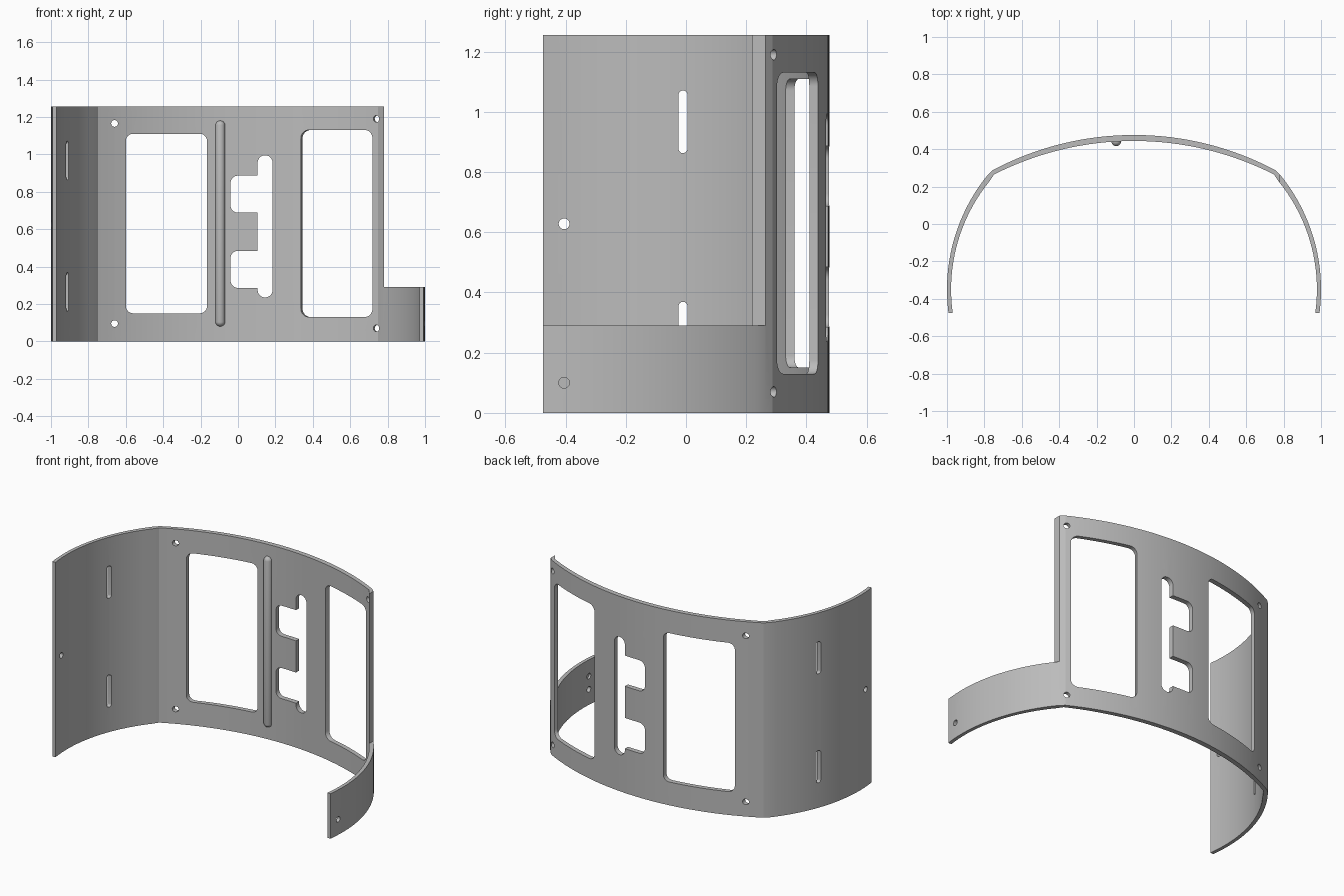
import bpy, bmesh
from math import sin, cos, pi, atan2, asin, radians
from mathutils import Matrix

old = bpy.data.objects.get("Cube")
if old:
    bpy.data.objects.remove(old)

grey = bpy.data.materials.new("plain grey")
grey.use_nodes = True
grey.diffuse_color = (0.5, 0.5, 0.5, 1)
grey.node_tree.nodes["Principled BSDF"].inputs["Base Color"].default_value = (0.5, 0.5, 0.5, 1)

HEIGHT, FRONT, CREASE = 1.256, -0.475, 0.755


def prism(name, outline, low, high):
    """Extrude a flat outline along local z."""
    bm = bmesh.new()
    face = bm.faces.new([bm.verts.new((x, y, low)) for x, y in outline])
    out = bmesh.ops.extrude_face_region(bm, geom=[face])
    verts = [v for v in out["geom"] if isinstance(v, bmesh.types.BMVert)]
    bmesh.ops.translate(bm, verts=verts, vec=(0, 0, high - low))
    bmesh.ops.remove_doubles(bm, verts=bm.verts, dist=1e-5)
    bmesh.ops.recalc_face_normals(bm, faces=bm.faces)
    mesh = bpy.data.meshes.new(name)
    bm.to_mesh(mesh)
    bm.free()
    obj = bpy.data.objects.new(name, mesh)
    bpy.context.collection.objects.link(obj)
    mesh.materials.append(grey)
    return obj


def activate(obj):
    bpy.ops.object.select_all(action="DESELECT")
    obj.select_set(True)
    bpy.context.view_layer.objects.active = obj


def arc(cx, cy, r, start, end, n):
    return [(cx + r * cos(start + (end - start) * i / n),
             cy + r * sin(start + (end - start) * i / n)) for i in range(n + 1)]


def skin(wing_x, wing_r, back_r, back_top, crease_x):
    """Left wing, back and right wing arcs, running from +x to -x."""
    cy = -0.35
    a0 = asin((FRONT - cy) / wing_r)
    a1 = pi / 2 - asin((crease_x - wing_x) / wing_r)
    wing = arc(wing_x, cy, wing_r, a0, a1, 20)
    half = asin(crease_x / back_r)
    back = arc(0, back_top - back_r, back_r, pi / 2 - half, pi / 2 + half, 32)
    return wing[:-1] + back + [(-x, y) for x, y in reversed(wing[:-1])]


def rounded(w, h, r, n=8):
    pts = []
    for i, (sx, sy) in enumerate([(1, 1), (-1, 1), (-1, -1), (1, -1)]):
        pts += arc(sx * (w / 2 - r), sy * (h / 2 - r), r, i * pi / 2, (i + 1) * pi / 2, n)
    # Drop coincident neighbours where straight sides vanish
    return [p for i, p in enumerate(pts)
            if abs(p[0] - pts[i - 1][0]) + abs(p[1] - pts[i - 1][1]) > 1e-5]


# Curved shell
outer = skin(0.03, 0.97, 1.61, 0.476, CREASE)
inner = skin(0.06, 0.918, 1.652, 0.444, 0.748)
shell = prism("curved_shell", outer + inner[::-1], 0, HEIGHT)


def cut(outline, x, y, z, angle=0, depth=0.4):
    """Cut an upright outline through the shell, turned about z."""
    tool = prism("cutter", outline, -depth / 2, depth / 2)
    tool.hide_render = True
    tool.matrix_world = (Matrix.Translation((x, y, z)) @ Matrix.Rotation(radians(angle), 4, "Z")
                         @ Matrix.Rotation(pi / 2, 4, "X"))
    bpy.context.view_layer.update()
    mod = shell.modifiers.new("cut", "BOOLEAN")
    mod.operation, mod.solver, mod.object = "DIFFERENCE", "EXACT", tool
    activate(shell)
    bpy.ops.object.modifier_apply(modifier=mod.name)
    bpy.data.objects.remove(tool)


hole = rounded(0.036, 0.036, 0.018, 6)

# Left wing is lowered to a short band
step = [(-0.2, -0.5), (0.2, -0.5), (0.2, 0.5), (-0.2, 0.5)]
cut(step, 0.98, 0, 0.79, 0, 2)

# Two large windows in the back
cut(rounded(0.435, 0.96, 0.04), -0.3825, 0.4, 0.63)
cut(rounded(0.405, 1.0, 0.045), 0.5275, 0.345, 0.63, -18)

# Toothed opening: upright slot and two side notches
cut(rounded(0.08, 0.76, 0.04), 0.145, 0.45, 0.615)
for z in (0.385, 0.787):
    cut(rounded(0.205, 0.198, 0.04), 0.0625, 0.45, z)

# Screw holes beside the windows
for z in (0.095, 1.165):
    cut(hole, -0.66, 0.33, z, 0, 0.2)
for z in (0.07, 1.19):
    cut(hole, 0.745, 0.285, z, -18, 0.2)

# Strap slots and end hole in the tall wing
for z in (0.265, 0.967):
    cut(rounded(0.03, 0.208, 0.015), -0.93, -0.01, z, 90, 0.2)
cut(hole, -0.98, -0.405, 0.628, 90, 0.2)

# End hole and blind pocket in the band
cut(hole, 0.98, -0.405, 0.1, 90, 0.2)
cut(hole, 0.939, -0.405, 0.185, 90, 0.1)

# Round-ended rib on the inside of the back
bm = bmesh.new()
bmesh.ops.create_uvsphere(bm, u_segments=24, v_segments=13, radius=0.026)
for v in bm.verts:
    v.co.z += 0.524 if v.co.z > 0 else -0.524
mesh = bpy.data.meshes.new("inner_rib")
bm.to_mesh(mesh)
bm.free()
mesh.materials.append(grey)
rib = bpy.data.objects.new("inner_rib", mesh)
rib.location = (-0.095, 0.442, 0.63)
bpy.context.collection.objects.link(rib)

for obj in (shell, rib):
    activate(obj)
    bpy.ops.object.shade_smooth_by_angle(angle=radians(16))
